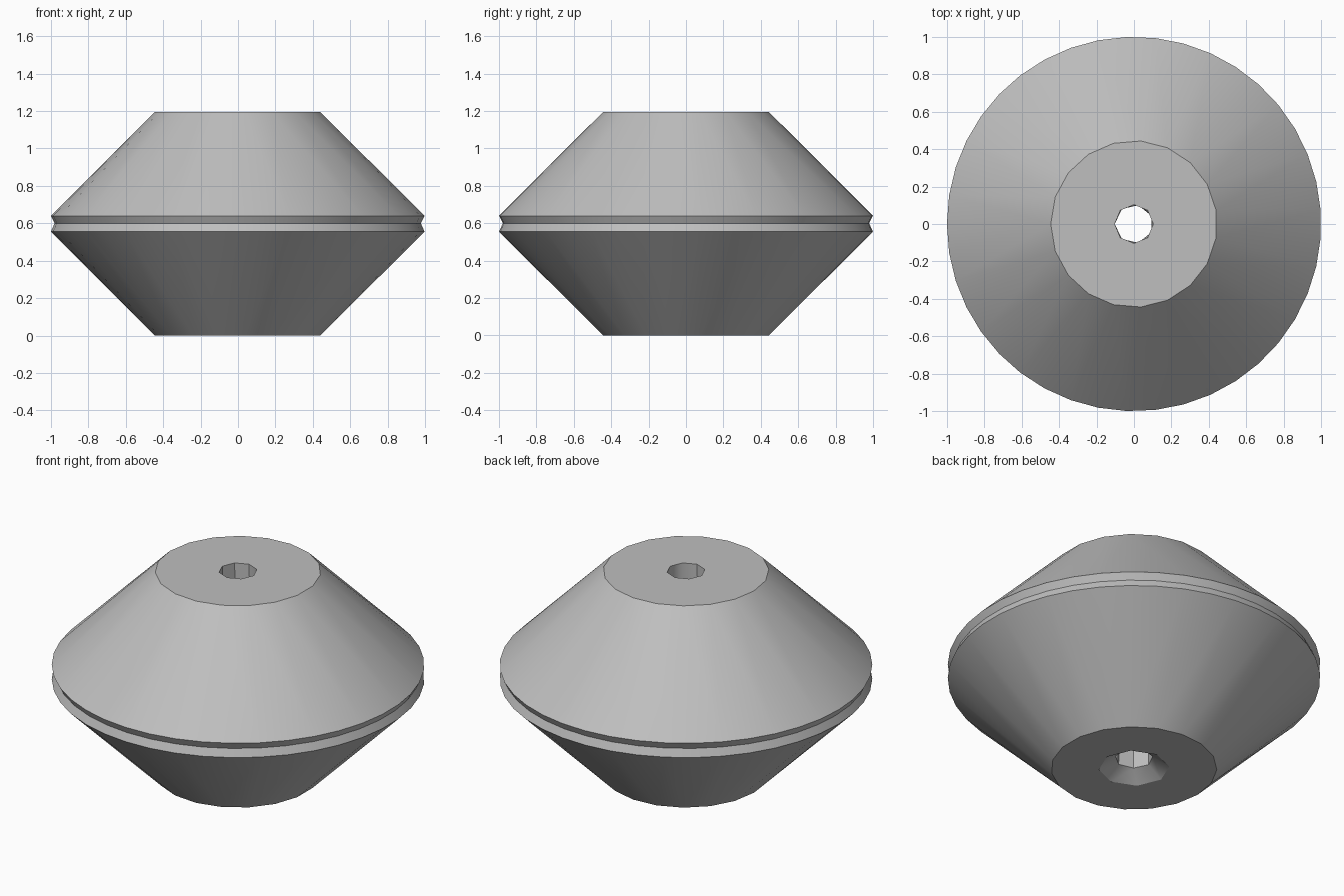
import bpy, bmesh, math

cube = bpy.data.objects.get("Cube")
if cube:
    bpy.data.objects.remove(cube, do_unlink=True)

# One plain grey for the whole body
grey = bpy.data.materials.new("grey")
grey.use_nodes = True
colour = (0.52, 0.52, 0.52, 1)
grey.diffuse_color = colour
grey.node_tree.nodes["Principled BSDF"].inputs["Base Color"].default_value = colour


def ring(bm, radius, z, sides):
    """Polygon of vertices, starting on the -x side."""
    steps = [math.pi + math.tau * i / sides for i in range(sides)]
    return [bm.verts.new((radius * math.cos(a), radius * math.sin(a), z)) for a in steps]


def join(bm, a, b):
    """Skin two rings, which may differ in their number of sides."""
    n, m = len(a), len(b)
    i = j = 0
    while i < n or j < m:
        next_a, next_b = (i + 1) / n, (j + 1) / m
        face = [a[i % n], b[j % m]]
        if abs(next_a - next_b) < 1e-6:
            i, j = i + 1, j + 1
            face += [b[j % m], a[i % n]]
        elif next_a < next_b:
            i += 1
            face.append(a[i % n])
        else:
            j += 1
            face.append(b[j % m])
        bm.faces.new(face)


# Closed turned profile: radius, height, sides
profile = [
    (0.19, 0.0, 8),       # countersunk mouth below
    (0.445, 0.0, 19),     # bottom face
    (1.0, 0.555, 41),     # lower cone
    (0.98, 0.6, 41),      # shallow rim groove
    (1.0, 0.64, 41),
    (0.445, 1.195, 19),   # upper cone
    (0.103, 1.195, 8),    # top face and hole
    (0.103, 0.06, 7),     # bore neck
]

bm = bmesh.new()
rings = [ring(bm, *p) for p in profile]
for k, current in enumerate(rings):
    join(bm, current, rings[(k + 1) % len(rings)])
bmesh.ops.recalc_face_normals(bm, faces=bm.faces)

mesh = bpy.data.meshes.new("double_cone_body")
bm.to_mesh(mesh)
bm.free()
mesh.materials.append(grey)
body = bpy.data.objects.new("double_cone_body", mesh)
bpy.context.collection.objects.link(body)

# Smooth cones, crisp rims and bore facets
bpy.ops.object.select_all(action="DESELECT")
body.select_set(True)
bpy.context.view_layer.objects.active = body
bpy.ops.object.shade_smooth_by_angle(angle=math.radians(30))
